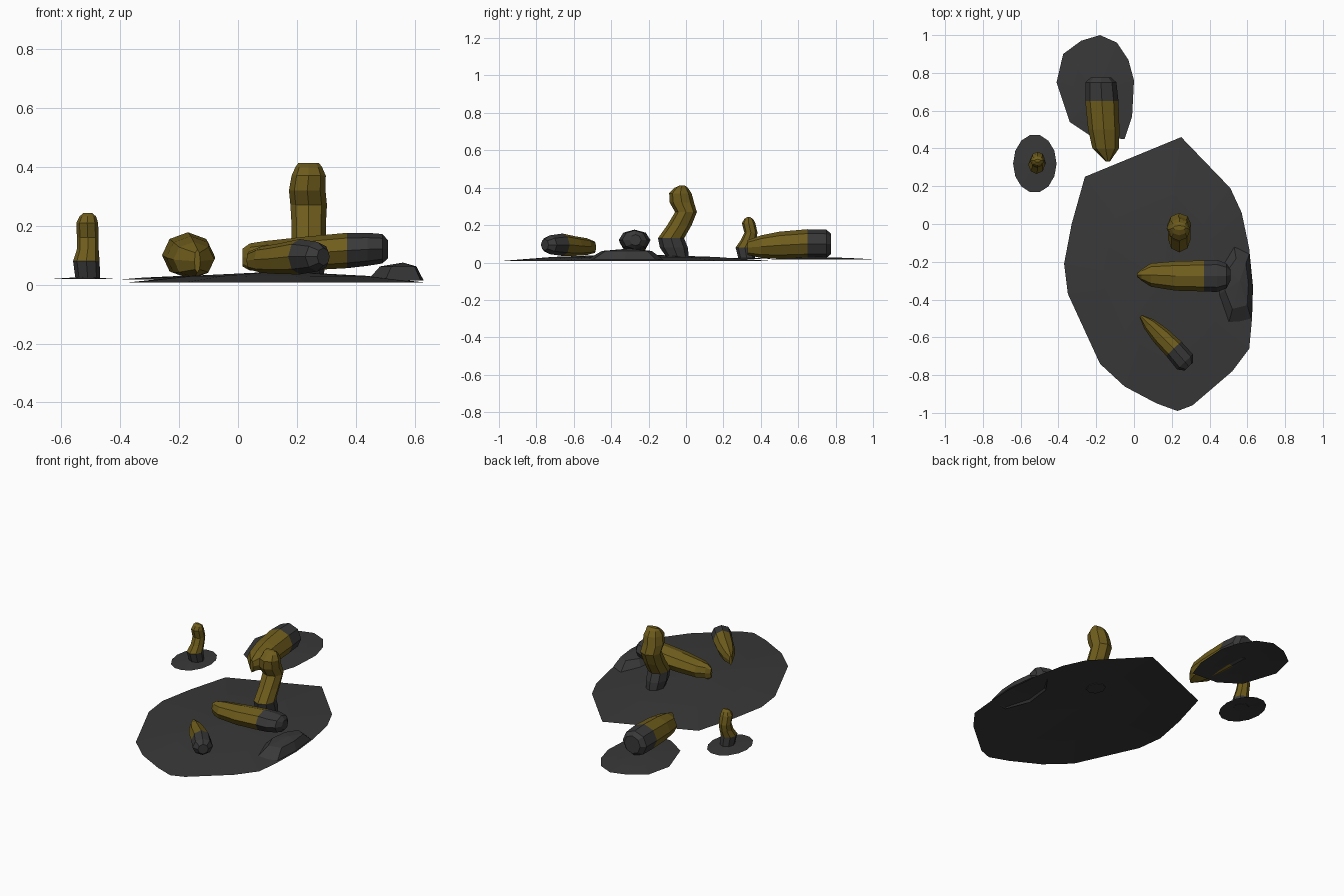
import bpy, bmesh, math
from mathutils import Vector


def material(name, rgb):
    m = bpy.data.materials.new(name)
    m.diffuse_color = (*rgb, 1)
    return m


ASH = material("ash", (0.04, 0.04, 0.04))
PAPER = material("filter_paper", (0.16, 0.11, 0.012))


def finish(name, bm, mats):
    bmesh.ops.recalc_face_normals(bm, faces=bm.faces)
    me = bpy.data.meshes.new(name)
    bm.to_mesh(me)
    bm.free()
    for m in mats:
        me.materials.append(m)
    ob = bpy.data.objects.new(name, me)
    bpy.context.collection.objects.link(ob)
    return ob


def butt(name, stations, u, v, ash_rings, sides=8):
    """Loft rings (x, y, z, radius along u, radius along v); first rings are burnt."""
    bm = bmesh.new()
    u, v = Vector(u).normalized(), Vector(v).normalized()
    rings = []
    for x, y, z, ru, rv in stations:
        ring = []
        for i in range(sides):
            a = math.tau * i / sides
            ring.append(bm.verts.new(Vector((x, y, z)) + u * ru * math.cos(a) + v * rv * math.sin(a)))
        rings.append(ring)
    for k in range(len(rings) - 1):
        for i in range(sides):
            j = (i + 1) % sides
            f = bm.faces.new((rings[k][i], rings[k][j], rings[k + 1][j], rings[k + 1][i]))
            f.material_index = 0 if k < ash_rings else 1
    bm.faces.new(rings[0]).material_index = 0
    bm.faces.new(rings[-1]).material_index = 1
    return finish(name, bm, (ASH, PAPER))


def patch(name, outline, centre, levels):
    """Thin open sheet: outline shrunk towards centre, levels = (scale, z)."""
    bm = bmesh.new()
    c = Vector(centre)
    rings = [[bm.verts.new((*(c + (Vector(p) - c) * s), z)) for p in outline] for s, z in levels[:-1]]
    top = bm.verts.new((*c, levels[-1][1]))
    n = len(outline)
    for i in range(n):
        j = (i + 1) % n
        for a, b in zip(rings, rings[1:]):
            bm.faces.new((a[i], a[j], b[j], b[i]))
        bm.faces.new((rings[-1][i], rings[-1][j], top))
    ob = finish(name, bm, (ASH,))
    if ob.data.polygons[0].normal.z < 0:
        ob.data.flip_normals()
    return ob


# Ash patches on the ground
patch("large_ash_patch",
      [(0.25, 0.46), (-0.26, 0.25), (-0.33, 0.0), (-0.37, -0.21), (-0.35, -0.37),
       (-0.18, -0.74), (-0.05, -0.86), (0.12, -0.95), (0.23, -0.99), (0.31, -0.96),
       (0.52, -0.78), (0.61, -0.66), (0.625, -0.5), (0.63, -0.33), (0.61, -0.13),
       (0.57, 0.06), (0.51, 0.19)],
      (0.15, -0.3), [(1, 0.008), (0.6, 0.03), (0, 0.045)])
patch("ash_lump",
      [(0.62, -0.5), (0.63, -0.33), (0.61, -0.16), (0.53, -0.12), (0.46, -0.22),
       (0.44, -0.38), (0.5, -0.53)],
      (0.56, -0.3), [(1, 0.015), (0.65, 0.062), (0, 0.075)])
patch("back_ash_patch",
      [(-0.18, 1.0), (-0.28, 0.97), (-0.375, 0.9), (-0.41, 0.75), (-0.34, 0.54),
       (-0.22, 0.46), (-0.05, 0.45), (-0.01, 0.57), (0.0, 0.76), (-0.03, 0.87), (-0.09, 0.96)],
      (-0.19, 0.7), [(1, 0.017), (0.6, 0.024), (0, 0.03)])
patch("small_ash_patch",
      [(-0.525 + 0.115 * math.cos(math.tau * i / 14), 0.32 + 0.155 * math.sin(math.tau * i / 14))
       for i in range(14)],
      (-0.52, 0.32), [(1, 0.019), (0.5, 0.023), (0, 0.027)])

# Stubbed-out butts standing upright, bent along their height
X, Y, Z = (1, 0, 0), (0, 1, 0), (0, 0, 1)
butt("tall_standing_butt",
     [(0.24, -0.045, 0.03, 0.05, 0.06), (0.24, -0.065, 0.08, 0.06, 0.075),
      (0.24, -0.08, 0.13, 0.06, 0.07), (0.24, -0.035, 0.20, 0.058, 0.065),
      (0.24, 0.0, 0.27, 0.062, 0.058), (0.235, -0.022, 0.32, 0.062, 0.065),
      (0.24, -0.03, 0.37, 0.058, 0.06), (0.24, -0.025, 0.40, 0.045, 0.035),
      (0.24, -0.02, 0.413, 0.035, 0.012)], X, Y, 2)
butt("small_standing_butt",
     [(-0.51, 0.325, 0.022, 0.042, 0.045), (-0.515, 0.315, 0.08, 0.045, 0.05),
      (-0.51, 0.335, 0.12, 0.037, 0.042), (-0.51, 0.347, 0.16, 0.037, 0.035),
      (-0.512, 0.335, 0.21, 0.037, 0.036), (-0.51, 0.335, 0.232, 0.028, 0.024),
      (-0.51, 0.335, 0.243, 0.015, 0.008)], X, Y, 1)

# Butts lying down, filter end pinched to a vertical edge
butt("middle_lying_butt",
     [(0.51, -0.27, 0.12, 0.03, 0.03), (0.49, -0.275, 0.122, 0.065, 0.05),
      (0.44, -0.275, 0.12, 0.085, 0.056), (0.37, -0.275, 0.116, 0.082, 0.06),
      (0.22, -0.275, 0.105, 0.078, 0.057), (0.09, -0.27, 0.098, 0.062, 0.05),
      (0.04, -0.27, 0.094, 0.03, 0.046), (0.015, -0.27, 0.092, 0.008, 0.03)], Y, Z, 3)
butt("front_lying_butt",
     [(0.29, -0.755, 0.095, 0.03, 0.03), (0.27, -0.73, 0.095, 0.058, 0.05),
      (0.21, -0.66, 0.095, 0.055, 0.06), (0.14, -0.59, 0.088, 0.05, 0.052),
      (0.08, -0.53, 0.085, 0.035, 0.045), (0.035, -0.487, 0.082, 0.008, 0.03)],
     (0.72, 0.69, 0), Z, 2)
butt("back_lying_butt",
     [(-0.175, 0.775, 0.1, 0.055, 0.055), (-0.175, 0.75, 0.1, 0.082, 0.076),
      (-0.17, 0.65, 0.1, 0.088, 0.078), (-0.16, 0.5, 0.092, 0.083, 0.073),
      (-0.15, 0.40, 0.085, 0.07, 0.06), (-0.138, 0.33, 0.08, 0.01, 0.04)], X, Z, 2)
